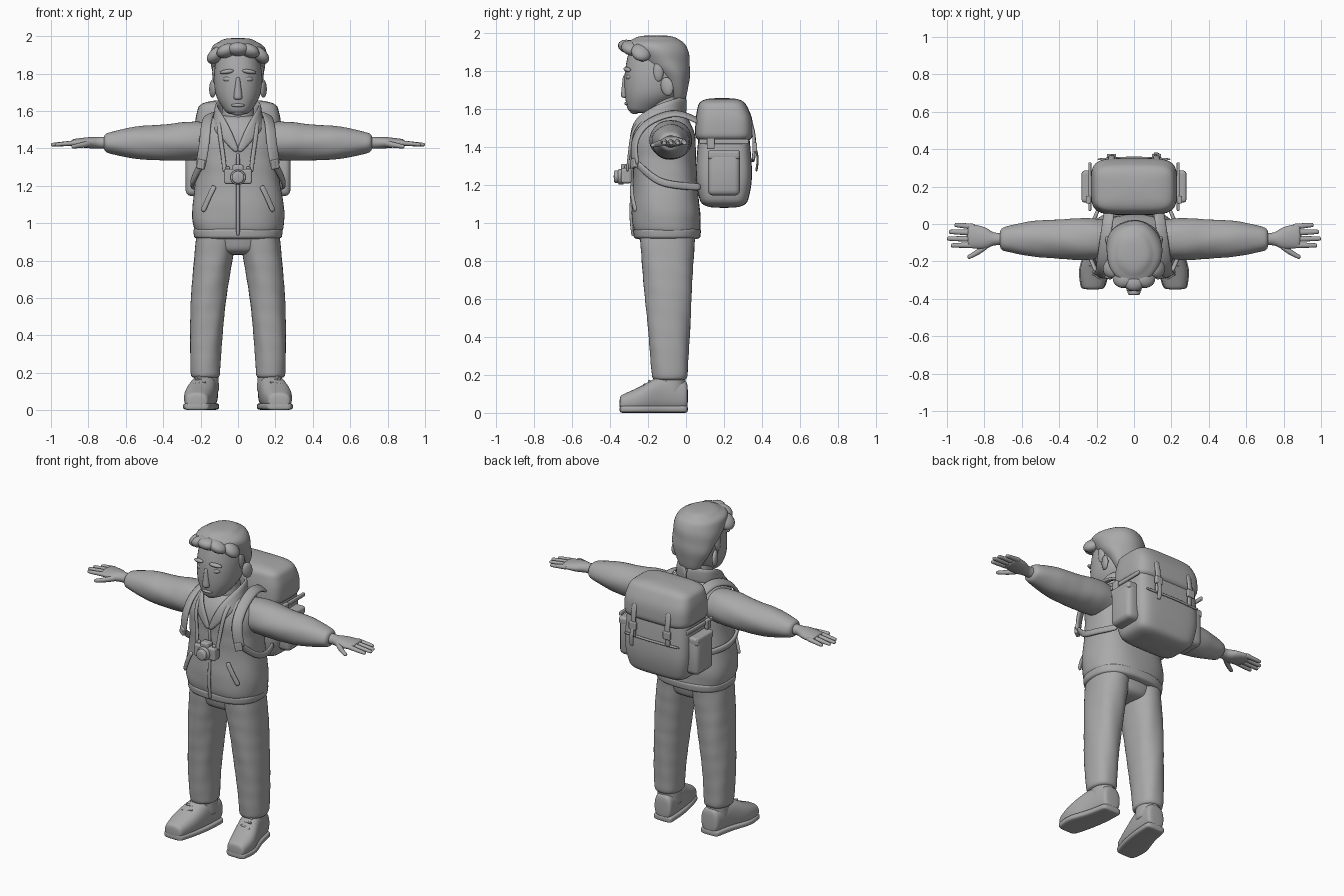
import bpy, bmesh, math
from mathutils import Vector, Matrix, Euler

if "Cube" in bpy.data.objects:
    bpy.data.objects.remove(bpy.data.objects["Cube"], do_unlink=True)

grey = bpy.data.materials.new("plain grey")
grey.use_nodes = True
grey.diffuse_color = (0.4, 0.4, 0.4, 1)
grey.node_tree.nodes["Principled BSDF"].inputs["Base Color"].default_value = grey.diffuse_color

ARM_Y, ARM_Z = -.08, 1.43
PACK_Y = .2


def finish(name, bm, mirror=False, subdivide=False, bevel=0, smooth=True):
    """Turn a bmesh into an object with the shared material and modifiers."""
    bmesh.ops.recalc_face_normals(bm, faces=bm.faces)
    for face in bm.faces:
        face.smooth = smooth
    mesh = bpy.data.meshes.new(name)
    bm.to_mesh(mesh)
    bm.free()
    mesh.materials.append(grey)
    obj = bpy.data.objects.new(name, mesh)
    bpy.context.collection.objects.link(obj)
    if subdivide:
        obj.modifiers.new("Subdivision", "SUBSURF").levels = 1
    if bevel:
        modifier = obj.modifiers.new("Bevel", "BEVEL")
        modifier.width, modifier.segments = bevel, 3
    if mirror:
        obj.modifiers.new("Mirror", "MIRROR").use_axis[0] = True


def smooth_path(points, steps=3):
    """Pass a smooth curve through points of any dimension."""
    points = [Vector(p) for p in points]
    last = len(points) - 1
    result = []
    for i in range(last):
        a, b = points[i], points[i + 1]
        before, after = points[max(i - 1, 0)], points[min(i + 2, last)]
        for k in range(steps):
            t = k / steps
            go, arrive = (b - before) / 2, (after - a) / 2
            ease = t * t * (3 - 2 * t)
            result.append(a.lerp(b, ease) + go * t * (1 - t) ** 2 - arrive * t * t * (1 - t))
    return result + [points[last]]


def skin(rings):
    """Join equal rings of points into a closed tube."""
    bm = bmesh.new()
    loops = [[bm.verts.new(p) for p in ring] for ring in rings]
    for low, high in zip(loops, loops[1:]):
        for i in range(len(low)):
            bm.faces.new((low[i - 1], low[i], high[i], high[i - 1]))
    bm.faces.new(loops[0])
    bm.faces.new(loops[-1])
    return bm


def loft(name, axis, sections, power=2.0, sides=20, cap=.01, wrinkle=0.0, mirror=False):
    """Sections: position on axis, centre on the other two axes, two radii.
    A section without the first centre lies on the middle plane."""
    full = [s if len(s) == 5 else (s[0], 0, *s[1:]) for s in sections]
    stations = smooth_path(full)
    way = math.copysign(cap, full[-1][0] - full[0][0])

    def rounded(end, along):
        return [Vector((end[0] + along * f, end[1], end[2], end[3] * k, end[4] * k))
                for f, k in ((.6, .85), (1, .5))]

    stations = rounded(stations[0], -way)[::-1] + stations + rounded(stations[-1], way)

    def squash(v):
        return math.copysign(abs(v) ** (2 / power), v)

    rings = []
    for position, ca, cb, ra, rb in stations:
        ring = []
        for i in range(sides):
            t = math.tau * (i + .5) / sides
            fold = 1 + wrinkle * math.sin(3 * t + 37 * position) * math.cos(2 * t - 23 * position)
            p = [ca + ra * fold * squash(math.cos(t)), cb + rb * fold * squash(math.sin(t))]
            p.insert(axis, position)
            ring.append(p)
        rings.append(ring)
    finish(name, skin(rings), mirror, subdivide=True)


def ribbon(name, path, width, thick=.01, lift=1.0, taper=0.0, mirror=True):
    """Flat strap that follows a path and faces away from the body axis."""
    points = smooth_path(path)
    last = len(points) - 1
    rings = []
    for i, p in enumerate(points):
        tangent = points[min(i + 1, last)] - points[max(i - 1, 0)]
        out = Vector((p.x / 2, p.y + .1, lift * max(0, p.z - 1.4)))
        side = tangent.cross(out).normalized()
        out = side.cross(tangent).normalized() * thick
        side *= width / 2 * (1 - taper * (i / last) ** 4)
        rings.append([p - side - out, p - out, p + side - out, p + side + out, p + out, p - side + out])
    finish(name, skin(rings), mirror, subdivide=True)


def placed(centre, size, turn):
    return Matrix.LocRotScale(Vector(centre), Euler([math.radians(a) for a in turn]), Vector(size))


def blob(name, centre, size, turn=(0, 0, 0), mirror=False):
    bm = bmesh.new()
    bmesh.ops.create_uvsphere(bm, u_segments=16, v_segments=10, radius=1,
                              matrix=placed(centre, size, turn))
    finish(name, bm, mirror)


def box(name, centre, size, turn=(0, 0, 0), mirror=False, bevel=.006, smooth=False):
    bm = bmesh.new()
    bmesh.ops.create_cube(bm, size=1, matrix=placed(centre, size, turn))
    finish(name, bm, mirror, bevel=bevel, smooth=smooth)


# Head and neck
loft("head", 2, [(1.6, -.23, .07, .08), (1.68, -.18, .12, .145),
                 (1.8, -.165, .13, .16), (1.92, -.16, .11, .14)], power=2.2, cap=.02)
loft("neck", 2, [(1.45, -.13, .1, .1), (1.68, -.12, .08, .08)])
loft("nose", 2, [(1.67, -.32, .026, .025), (1.77, -.32, .012, .014)], sides=10)
blob("ear", (.135, -.1, 1.72), (.016, .035, .05), (12, 0, -20), mirror=True)
blob("brow", (.06, -.31, 1.81), (.04, .016, .012), (0, 8, 18), mirror=True)
blob("eye", (.055, -.3, 1.77), (.026, .016, .015), (0, 0, 15), mirror=True)
blob("lips", (0, -.31, 1.63), (.036, .015, .01))
blob("chin", (0, -.27, 1.6), (.04, .03, .026))

# Hair cap and a row of swept tufts along the hairline
loft("hair", 2, [(1.66, -.04, .07, .04), (1.76, -.06, .125, .08), (1.86, -.12, .15, .14),
                 (1.94, -.16, .145, .165), (1.97, -.16, .1, .12)], cap=.02, wrinkle=.04)
for i in range(5):
    across = (i - 2) / 2
    blob("quiff_tuft_%d" % i, (.115 * across, -.305 + .07 * across ** 2, 1.93 - .03 * across ** 2),
         (.06, .055, .036), (-12, 40 * across, 0))
blob("sideburn", (.122, -.145, 1.8), (.016, .028, .055), mirror=True)

# Jacket
loft("jacket", 2, [(.95, -.1, .235, .175), (1.05, -.105, .25, .183), (1.22, -.11, .228, .17),
                   (1.35, -.115, .22, .167), (1.47, -.115, .218, .163), (1.56, -.11, .15, .12)],
     power=2.5, sides=28, cap=.02, wrinkle=.025)
loft("jacket_hem", 2, [(.92, -.1, .236, .176), (.97, -.1, .242, .181)], power=2.5, sides=28)
loft("sleeve", 0, [(.14, ARM_Y, 1.44, .1, .1), (.26, ARM_Y, 1.44, .115, .106),
                   (.4, ARM_Y, ARM_Z, .106, .097), (.55, ARM_Y, ARM_Z, .096, .088),
                   (.7, ARM_Y, ARM_Z, .064, .054)], cap=.02, wrinkle=.04, mirror=True)
ribbon("collar", [(0, 0, 1.625), (.1, -.06, 1.605), (.12, -.15, 1.575),
                  (.1, -.24, 1.53), (.06, -.28, 1.47), (.004, -.29, 1.38)],
       width=.1, lift=0, taper=.8)
ribbon("front_zip", [(0, -.288, 1.38), (0, -.284, 1.2), (0, -.292, 1.05), (0, -.28, .93)],
       width=.02, thick=.007, mirror=False)
ribbon("pocket_flap", [(.125, -.287, 1.2), (.155, -.283, 1.14), (.19, -.266, 1.06)],
       width=.03, thick=.008)

# Hands: palm, four fingers and a thumb
loft("palm", 0, [(.7, ARM_Y, ARM_Z, .035, .034), (.75, ARM_Y, ARM_Z, .035, .03),
                 (.8, -.075, ARM_Z, .06, .03), (.88, -.063, ARM_Z, .066, .02)], mirror=True)
for i, tip in enumerate((.95, .98, .99, .97)):
    root_y = -.014 - .033 * i
    loft("finger_%d" % i, 0, [(.86, root_y, ARM_Z, .018, .016),
                              (tip, root_y * 1.1 + .01, ARM_Z - .01, .013, .011)],
         sides=8, mirror=True)
loft("thumb", 0, [(.77, -.1, ARM_Z, .022, .02), (.82, -.14, 1.42, .02, .018),
                  (.88, -.175, 1.41, .014, .012)], sides=8, mirror=True)

# Trousers: each leg widens and moves inward towards the hip
loft("hips", 2, [(.86, -.1, .16, .13), (.95, -.1, .215, .15)], power=2.4, cap=.03)
leg = []
for i in range(7):
    t = i / 6
    leg.append((.18 + .78 * t, .175 - .065 * t * t, -.085 - .015 * t, .079 + .032 * t, .094 + .056 * t))
loft("trouser_leg", 2, leg, power=2.3, wrinkle=.035, mirror=True)

# Shoes: the sole follows the outline of the upper
shoe = [(0, .165, .09, .06, .08), (-.12, .18, .1, .07, .1),
        (-.24, .21, .07, .08, .07), (-.34, .22, .05, .06, .045)]
loft("shoe_upper", 1, shoe, power=2.5, mirror=True)
loft("shoe_sole", 1, [(y, x, .02, width + .005, .02) for y, x, _, width, _ in shoe],
     power=4, mirror=True)
loft("shoe_cuff", 2, [(.1, .17, -.08, .07, .08), (.2, .17, -.08, .066, .078)], mirror=True)
for i in range(3):
    box("shoe_lace_%d" % i, (.185 + .01 * i, -.16 - .03 * i, .18 - .018 * i), (.07, .012, .014),
        (30, 8 * (-1) ** i, -8), mirror=True, bevel=.004)

# Backpack
loft("backpack_body", 2, [(1.11, PACK_Y, .2, .125), (1.25, PACK_Y, .226, .15),
                          (1.5, PACK_Y, .215, .13)], power=5, sides=28, cap=.03)
loft("backpack_lid", 2, [(1.45, PACK_Y, .23, .153), (1.55, PACK_Y, .23, .15),
                         (1.63, PACK_Y - .01, .21, .125)], power=4.5, sides=28, cap=.03)
box("side_pocket", (.23, PACK_Y, 1.26), (.1, .17, .23), mirror=True, bevel=.03, smooth=True)
box("side_pocket_flap", (.245, PACK_Y, 1.36), (.07, .17, .05), mirror=True, bevel=.015)
box("side_strap", (.236, PACK_Y, 1.43), (.016, .26, .025), mirror=True)
box("side_buckle", (.245, .13, 1.42), (.025, .04, .06), mirror=True)
ribbon("lid_strap", [(.12, .34, 1.54), (.12, .36, 1.45), (.12, .355, 1.32)],
       width=.036, thick=.008, lift=0)
box("lid_buckle", (.12, .365, 1.4), (.05, .02, .05), mirror=True)
ribbon("loose_strap_end", [(.12, .365, 1.4), (.12, .378, 1.34), (.125, .37, 1.27)],
       width=.03, thick=.005, lift=0, mirror=False)
ribbon("back_seam", [(-.2, .345, 1.33), (0, .355, 1.33), (.2, .345, 1.33)],
       width=.015, thick=.006, lift=0, mirror=False)

# Shoulder straps that run back under the arms
ribbon("shoulder_strap", [(.13, .08, 1.53), (.15, -.05, 1.58), (.17, -.2, 1.53),
                          (.18, -.27, 1.43), (.2, -.265, 1.3)], width=.065)
ribbon("lower_strap", [(.19, -.275, 1.33), (.24, -.16, 1.23), (.24, -.05, 1.2), (.19, .08, 1.19)],
       width=.04)
box("strap_buckle", (.196, -.275, 1.315), (.045, .024, .05), (0, -12, 30), mirror=True)

# Camera hanging on the chest
box("camera_body", (0, -.315, 1.25), (.15, .055, .08), bevel=.012)
box("camera_top", (0, -.318, 1.295), (.06, .05, .035), bevel=.01)
box("camera_button", (.055, -.315, 1.295), (.022, .022, .02), mirror=True)
loft("camera_lens_barrel", 1, [(-.33, 1.245, .042, .042), (-.355, 1.245, .042, .042)], cap=.005)
loft("camera_lens_front", 1, [(-.35, 1.245, .034, .034), (-.375, 1.245, .034, .034)], cap=.006)
ribbon("camera_strap", [(.105, -.19, 1.57), (.1, -.275, 1.5), (.08, -.3, 1.36), (.07, -.31, 1.27)],
       width=.025, thick=.006, lift=0)
